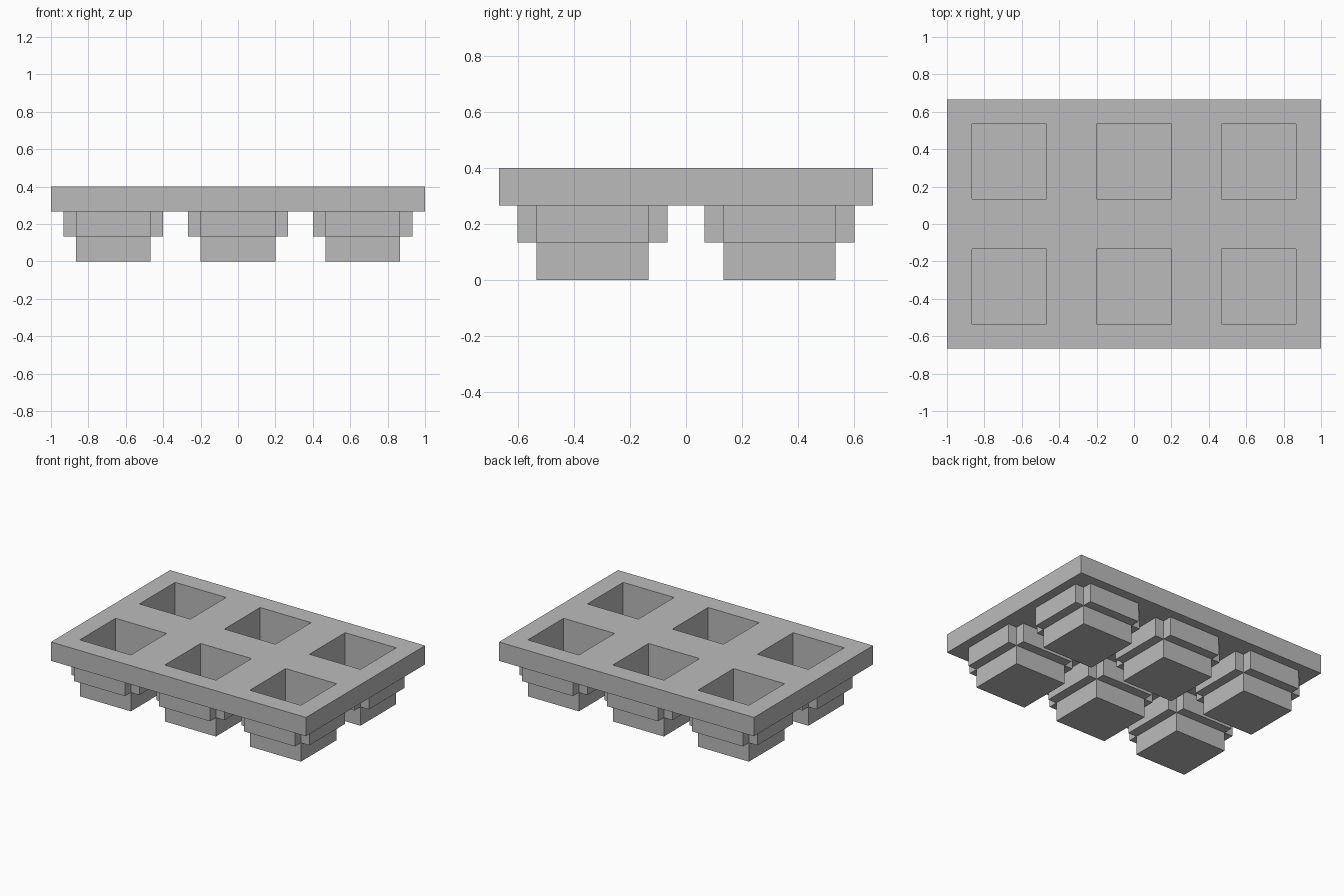
import bpy
import bmesh
from mathutils import Vector

if "Cube" in bpy.data.objects:
    bpy.data.objects.remove(bpy.data.objects["Cube"], do_unlink=True)

U = 1 / 15                       # block unit
CENTRES_X = (-10, 0, 10)
CENTRES_Y = (-5, 5)
HALF = 3                         # half width of a well
TOP, STEP = 6, 2                 # tray top and height of each tier

grey = bpy.data.materials.new("grey")
grey.use_nodes = True
colour = (0.5, 0.5, 0.5, 1)
grey.diffuse_color = colour
grey.node_tree.nodes["Principled BSDF"].inputs["Base Color"].default_value = colour


def add_object(name, bm):
    mesh = bpy.data.meshes.new(name)
    bm.to_mesh(mesh)
    bm.free()
    mesh.materials.append(grey)
    obj = bpy.data.objects.new(name, mesh)
    bpy.context.collection.objects.link(obj)
    return obj


def add_box(bm, centre, size):
    verts = bmesh.ops.create_cube(bm, size=U)["verts"]
    bmesh.ops.scale(bm, vec=size, verts=verts)
    bmesh.ops.translate(bm, vec=Vector(centre) * U, verts=verts)


# Tray top: a sheet cut along the well edges, opened and thickened
bm = bmesh.new()
bmesh.ops.create_grid(bm, x_segments=1, y_segments=1, size=U)
bmesh.ops.scale(bm, vec=(15, 10, 1), verts=bm.verts)
bmesh.ops.translate(bm, vec=(0, 0, TOP * U), verts=bm.verts)
for axis, centres in (((1, 0, 0), CENTRES_X), ((0, 1, 0), CENTRES_Y)):
    for c in centres:
        for edge in (c - HALF, c + HALF):
            bmesh.ops.bisect_plane(bm, geom=bm.verts[:] + bm.edges[:] + bm.faces[:],
                                   plane_co=Vector(axis) * edge * U, plane_no=axis)


def in_well(face):
    p = face.calc_center_median() / U
    return (any(abs(p.x - c) < HALF for c in CENTRES_X)
            and any(abs(p.y - c) < HALF for c in CENTRES_Y))


bmesh.ops.delete(bm, geom=[f for f in bm.faces if in_well(f)], context="FACES")
tray = add_object("tray_top", bm)
solid = tray.modifiers.new("thickness", "SOLIDIFY")
solid.thickness = STEP * U
solid.offset = -1

# Wells: four wall panels with open corners above a square base
for row, cy in zip(("front", "back"), CENTRES_Y):
    for col, cx in zip(("right", "middle", "left"), CENTRES_X):
        walls = bmesh.new()
        for side in (-1, 1):
            offset = side * (HALF + 0.5)
            add_box(walls, (cx + offset, cy, 1.5 * STEP), (1, 2 * HALF, STEP))
            add_box(walls, (cx, cy + offset, 1.5 * STEP), (2 * HALF, 1, STEP))
        add_object(f"well_walls_{row}_{col}", walls)

        base = bmesh.new()
        add_box(base, (cx, cy, STEP / 2), (2 * HALF, 2 * HALF, STEP))
        add_object(f"well_base_{row}_{col}", base)
